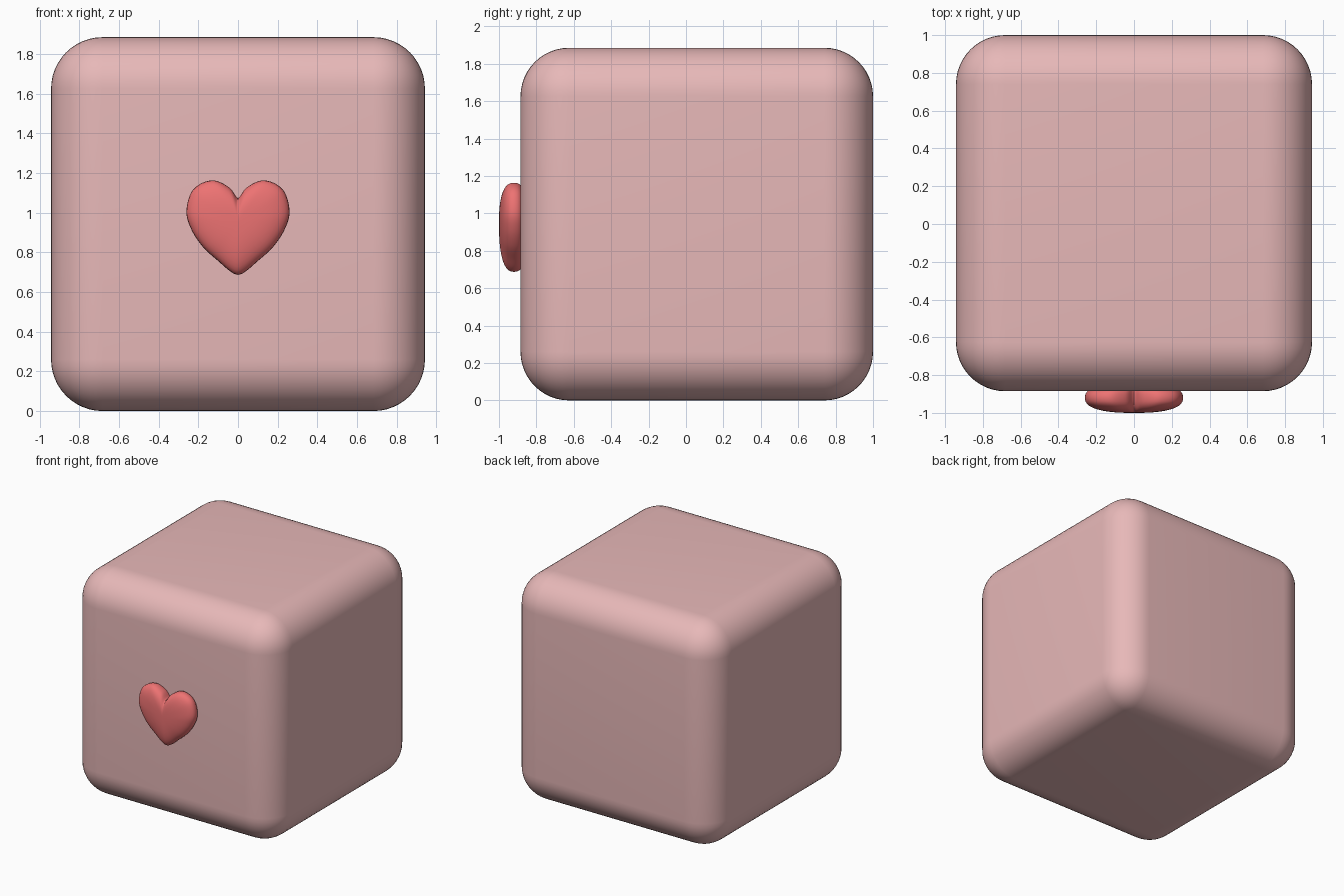
import bpy, bmesh, math
from mathutils import Vector

if "Cube" in bpy.data.objects:
    bpy.data.objects.remove(bpy.data.objects["Cube"])


def material(name, rgb):
    m = bpy.data.materials.new(name)
    m.diffuse_color = (*rgb, 1)
    m.use_nodes = True
    m.node_tree.nodes["Principled BSDF"].inputs["Base Color"].default_value = m.diffuse_color
    return m


def finish(bm, name, mat, angle):
    bmesh.ops.recalc_face_normals(bm, faces=bm.faces[:])
    me = bpy.data.meshes.new(name)
    bm.to_mesh(me)
    bm.free()
    ob = bpy.data.objects.new(name, me)
    bpy.context.collection.objects.link(ob)
    me.materials.append(mat)
    bpy.ops.object.select_all(action='DESELECT')
    ob.select_set(True)
    bpy.context.view_layer.objects.active = ob
    bpy.ops.object.shade_smooth_by_angle(angle=math.radians(angle))
    return ob


def smooth_path(pts, steps):
    # Catmull-Rom curve through pts, first and last are end handles
    out = []
    for a, b, c, d in zip(pts, pts[1:], pts[2:], pts[3:]):
        for i in range(steps):
            t = i / steps
            out.append(0.5 * (2 * b + (c - a) * t + (2 * a - 5 * b + 4 * c - d) * t ** 2
                              + (3 * b - a - 3 * c + d) * t ** 3))
    return out


# Rounded cube body
bm = bmesh.new()
bmesh.ops.create_cube(bm, size=1.885)
bmesh.ops.bevel(bm, geom=bm.edges[:], offset=0.26, segments=12, profile=0.5,
                affect='EDGES', clamp_overlap=True)
bmesh.ops.translate(bm, verts=bm.verts[:], vec=(0, 0.0575, 0.9425))
finish(bm, "rounded_cube", material("pale_pink", (0.80, 0.48, 0.48)), 40)

# Heart outline: right half from notch to tip, then mirrored
half = [Vector(p) for p in (
    (-0.03, 1.105), (0, 1.073), (0.045, 1.128), (0.132, 1.163), (0.225, 1.118),
    (0.26, 1.01), (0.235, 0.915), (0.175, 0.825), (0.095, 0.752), (0.04, 0.705),
    (0, 0.687), (-0.04, 0.705))]
right = smooth_path(half, 6) + [half[-2]]
outline = right + [Vector((-p.x, p.y)) for p in reversed(right[1:-1])]

# Puffed heart: outline rings shrinking toward the front and back poles
bm = bmesh.new()
centre, mid_y, depth, rings = Vector((0, 0.95)), -0.92, 0.08, 10
loops = []
for k in range(-rings + 1, rings):
    t = math.pi / 2 * k / rings
    s = math.cos(t) ** 0.8
    y = mid_y + depth * math.copysign(abs(math.sin(t)) ** 0.8, t)
    pts = [centre + (p - centre) * s for p in outline]
    loops.append([bm.verts.new((p.x, y, p.y)) for p in pts])
n = len(outline)
for a, b in zip(loops, loops[1:]):
    for i in range(n):
        j = (i + 1) % n
        bm.faces.new((a[i], a[j], b[j], b[i]))
for loop, y in ((loops[0], mid_y - depth), (loops[-1], mid_y + depth)):
    pole = bm.verts.new((centre.x, y, centre.y))
    for i in range(n):
        bm.faces.new((loop[i], loop[(i + 1) % n], pole))
finish(bm, "heart", material("heart_red", (0.85, 0.17, 0.17)), 60)
